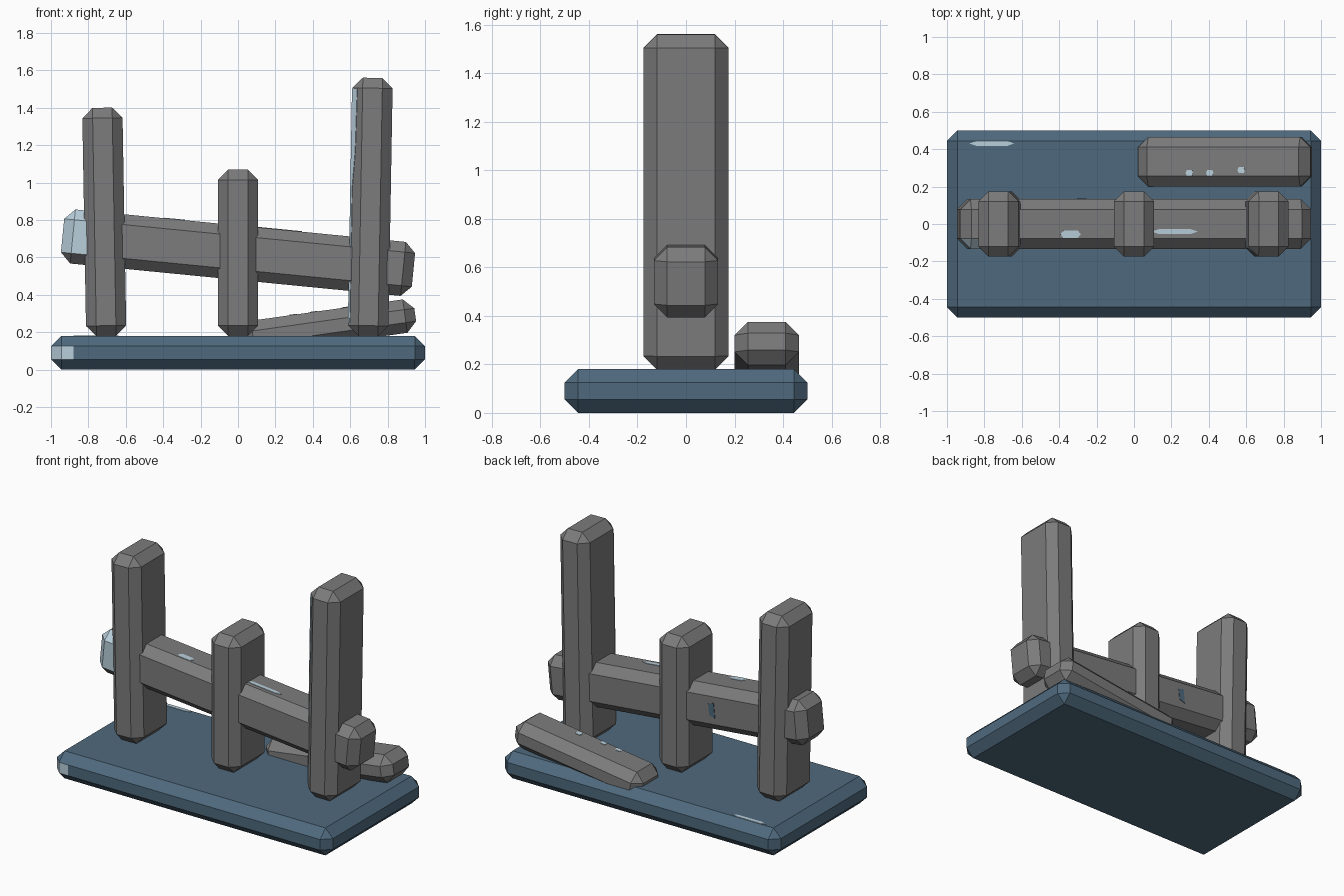
import bpy, bmesh, math
from mathutils import Vector, Matrix

if "Cube" in bpy.data.objects:
    bpy.data.objects.remove(bpy.data.objects["Cube"])


def material(name, rgb):
    m = bpy.data.materials.new(name)
    m.diffuse_color = (*rgb, 1)
    m.use_nodes = True
    m.node_tree.nodes["Principled BSDF"].inputs["Base Color"].default_value = m.diffuse_color
    return m


STONE = material("stone grey", (0.2, 0.2, 0.2))
SLATE = material("slate blue", (0.078, 0.144, 0.209))
PALE = material("pale blue", (0.48, 0.62, 0.71))
CHAMFER = 0.055


def finish(name, bm, mats, matrix):
    bmesh.ops.recalc_face_normals(bm, faces=bm.faces)
    me = bpy.data.meshes.new(name)
    bm.to_mesh(me)
    bm.free()
    for m in mats:
        me.materials.append(m)
    ob = bpy.data.objects.new(name, me)
    ob.matrix_world = matrix
    bpy.context.collection.objects.link(ob)
    return ob


def block(name, size, loc, tilt, mats, cut=None, rule=None):
    """Chamfered box tilted about y; faces left of the cut that meet the rule get material 1."""
    bm = bmesh.new()
    bmesh.ops.create_cube(bm, size=1)
    bmesh.ops.scale(bm, vec=size, verts=bm.verts)
    bmesh.ops.bevel(bm, geom=bm.edges[:], offset=CHAMFER, segments=1,
                    affect='EDGES', profile=0.5)
    if cut is not None:
        bmesh.ops.bisect_plane(bm, geom=bm.verts[:] + bm.edges[:] + bm.faces[:],
                               plane_co=(cut, 0, 0), plane_no=(1, 0, 0))
        bm.normal_update()
        for f in bm.faces:
            if f.calc_center_median().x < cut and rule(f.normal):
                f.material_index = 1
    matrix = Matrix.Translation(loc) @ Matrix.Rotation(math.radians(tilt), 4, 'Y')
    return finish(name, bm, mats, matrix)


def patch(name, part, points, normal, mat):
    """Thin worn plate lying on one face of a part, in the part's own coordinates."""
    n = Vector(normal).normalized()
    bm = bmesh.new()
    low = [bm.verts.new(Vector(p) - n * 0.004) for p in points]
    high = [bm.verts.new(Vector(p) + n * 0.003) for p in points]
    bm.faces.new(low)
    bm.faces.new(high)
    for i in range(len(points)):
        j = (i + 1) % len(points)
        bm.faces.new((low[i], low[j], high[j], high[i]))
    finish(name, bm, [mat], part.matrix_world.copy())


def top_patch(name, part, x0, x1, y0, y1, z, mat):
    c = (x1 - x0) * 0.15
    patch(name, part, [(x0 + c, y0, z), (x1 - c, y0, z), (x1, (y0 + y1) / 2, z),
                       (x1 - c, y1, z), (x0 + c, y1, z), (x0, (y0 + y1) / 2, z)],
          (0, 0, 1), mat)


# Base slab with a pale worn front corner
base = block("base_slab", (2, 1, 0.18), (0, 0, 0.09), 0, [SLATE, PALE], -0.88,
             lambda n: n.y < -0.5 and abs(n.z) < 0.1)

# Upright posts
posts = {}
for name, x, top, tilt in (("left_post", -0.715, 1.40, -1),
                           ("middle_post", 0, 1.07, 0),
                           ("right_post", 0.708, 1.56, 1)):
    posts[name] = block(name, (0.215, 0.35, top - 0.18),
                        (x, 0, (top + 0.18) / 2), tilt, [STONE])

# Sloping rail with a pale left end
rail = block("sloping_rail", (1.885, 0.265, 0.29), (0, 0, 0.625), 5.6,
             [STONE, PALE], -0.8, lambda n: n.y < -0.3 and n.z > -0.3)

# Fallen rail resting on the slab
fallen = block("fallen_rail", (0.93, 0.265, 0.18), (0.487, 0.333, 0.229), -8, [STONE])

# Worn patches on slab and rails
top_patch("slab_patch", base, -0.88, -0.64, 0.418, 0.443, 0.09, PALE)
top_patch("rail_patch_left", rail, -0.41, -0.30, -0.075, -0.035, 0.145, PALE)
top_patch("rail_patch_right", rail, 0.08, 0.33, -0.053, -0.028, 0.145, PALE)
for i, (x, y) in enumerate(((-0.18, -0.06), (-0.07, -0.06), (0.1, -0.045))):
    top_patch(f"fallen_patch_{i}", fallen, x - 0.02, x + 0.02, y - 0.016, y + 0.016, 0.09, PALE)
patch("rail_back_patch", rail,
      [(-0.30, 0.1325, -0.05), (-0.26, 0.1325, -0.03), (-0.26, 0.1325, 0.04),
       (-0.30, 0.1325, 0.05)], (0, 1, 0), SLATE)

# Pale sliver down the front left chamfer of the right post
patch("post_sliver", posts["right_post"],
      [(-0.1075, -0.12, 0.63), (-0.08, -0.1475, 0.63), (-0.085, -0.1425, 0.3),
       (-0.098, -0.1295, 0.1), (-0.098, -0.1295, -0.62), (-0.1075, -0.12, -0.62)],
      (-1, -1, 0), PALE)
